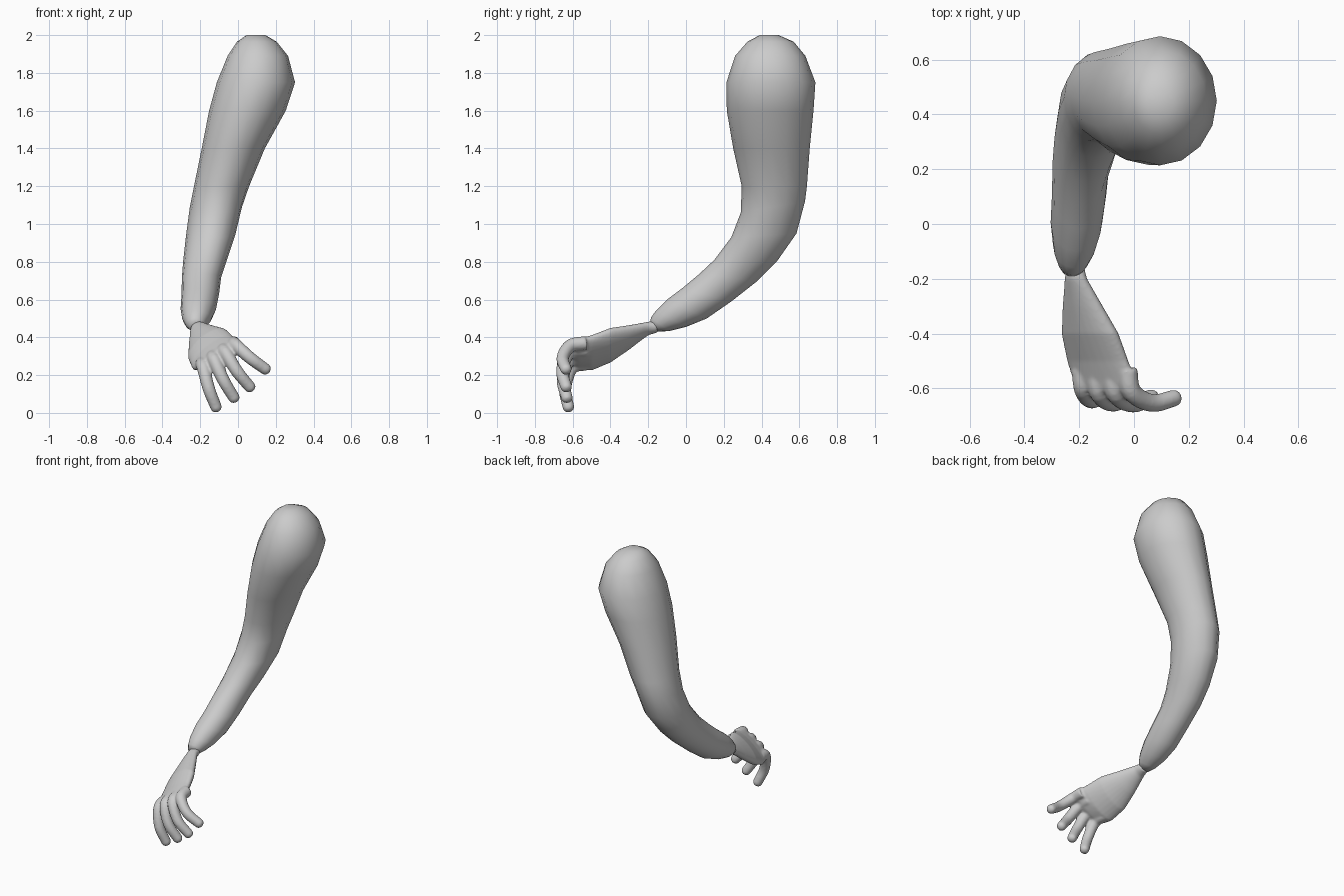
import bpy, bmesh, math
from mathutils import Vector

if "Cube" in bpy.data.objects:
    bpy.data.objects.remove(bpy.data.objects["Cube"])


def loft(bm, rings):
    """Skin a list of rings (each a list of points) and cap both ends."""
    loops = [[bm.verts.new(p) for p in ring] for ring in rings]
    n = len(loops[0])
    for a, b in zip(loops, loops[1:]):
        for i in range(n):
            j = (i + 1) % n
            bm.faces.new((a[i], a[j], b[j], b[i]))
    bm.faces.new(loops[0][::-1])
    bm.faces.new(loops[-1])


def ellipse(c, u, v, n):
    return [c + u * math.cos(2 * math.pi * i / n) + v * math.sin(2 * math.pi * i / n)
            for i in range(n)]


def finish(bm, name):
    bmesh.ops.recalc_face_normals(bm, faces=bm.faces)
    me = bpy.data.meshes.new(name)
    bm.to_mesh(me)
    bm.free()
    ob = bpy.data.objects.new(name, me)
    bpy.context.collection.objects.link(ob)
    for p in me.polygons:
        p.use_smooth = True
    return ob


def spline(pts, t):
    """Catmull-Rom through pts, t in 0..len-1."""
    i = min(int(t), len(pts) - 2)
    f = t - i
    p1, p2 = pts[i], pts[i + 1]
    p0 = pts[i - 1] if i else p1 * 2 - p2
    p3 = pts[i + 2] if i + 2 < len(pts) else p2 * 2 - p1
    return 0.5 * (2 * p1 + (p2 - p0) * f + (2 * p0 - 5 * p1 + 4 * p2 - p3) * f * f
                  + (3 * p1 - p0 - 3 * p2 + p3) * f ** 3)


def tube(bm, pts, r0, r1, n=14, steps=18):
    """Tapered finger with a rounded tip."""
    pts = [Vector(p) for p in pts]
    end = len(pts) - 1
    rings = []

    def ring(c, d, r):
        u = d.cross(Vector((0.8, 0.1, 0.6))).normalized()
        rings.append(ellipse(c, u * r, d.cross(u) * r, n))

    for k in range(steps + 1):
        t = end * k / steps
        d = (spline(pts, min(t + .02, end)) - spline(pts, max(t - .02, 0))).normalized()
        ring(spline(pts, t), d, r0 + (r1 - r0) * k / steps)
    for a in (30, 55, 78):
        a = math.radians(a)
        ring(pts[-1] + d * r1 * 0.8 * math.sin(a), d, r1 * math.cos(a))
    loft(bm, rings)


# Arm: centre x, half width, inner (y, z), outer (y, z)
ARM = [
    (.095, .05, (.39, 2.0), (.49, 2.0)),
    (.10, .105, (.325, 1.965), (.57, 1.965)),
    (.105, .16, (.26, 1.89), (.632, 1.89)),
    (.095, .207, (.214, 1.75), (.685, 1.75)),
    (.05, .203, (.216, 1.6), (.675, 1.6)),
    (-.025, .167, (.25, 1.4), (.655, 1.4)),
    (-.087, .146, (.295, 1.2), (.64, 1.2)),
    (-.117, .138, (.29, 1.06), (.63, 1.12)),
    (-.145, .13, (.24, .93), (.585, .95)),
    (-.175, .115, (.15, .81), (.48, .80)),
    (-.193, .104, (.07, .735), (.38, .70)),
    (-.2, .099, (-.02, .66), (.24, .59)),
    (-.21, .094, (-.1, .6), (.11, .5)),
    (-.218, .077, (-.16, .54), (0, .455)),
    (-.223, .055, (-.185, .505), (-.09, .433)),
    (-.225, .035, (-.19, .48), (-.16, .43)),
]
bm = bmesh.new()
rings = []
for cx, rx, (y0, z0), (y1, z1) in ARM:
    c = Vector((cx, (y0 + y1) / 2, (z0 + z1) / 2))
    rings.append(ellipse(c, Vector((rx, 0, 0)), Vector((0, y1 - y0, z1 - z0)) / 2, 16))
loft(bm, rings)
finish(bm, "arm")

# Palm: centre, half-width across (x, z), half thickness
PALM = [
    ((-.215, -.15, .455), (.03, .012), .03),
    ((-.212, -.2, .447), (.037, .025), .032),
    ((-.187, -.3, .4), (.068, .055), .045),
    ((-.16, -.4, .358), (.098, .082), .055),
    ((-.132, -.5, .318), (.108, .086), .048),
    ((-.108, -.57, .31), (.112, .078), .037),
    ((-.1, -.61, .308), (.098, .066), .026),
]
bm = bmesh.new()
rings = []
for c, (a, b), t in PALM:
    u = Vector((a, 0, b))
    w = Vector((-b, 0, a)).normalized() * t
    rings.append(ellipse(Vector(c), u, w, 24))
loft(bm, rings)

# Four curled fingers
FINGERS = [
    ((-.19, -.53, .262), (-.183, -.605, .24), (-.155, -.64, .13), (-.115, -.622, .028)),
    ((-.135, -.53, .3), (-.125, -.618, .28), (-.078, -.652, .175), (-.02, -.63, .078)),
    ((-.08, -.53, .335), (-.065, -.62, .318), (-.005, -.655, .22), (.065, -.633, .135)),
    ((-.025, -.53, .37), (-.008, -.612, .355), (.065, -.653, .29), (.148, -.635, .23)),
]
for pts in FINGERS:
    tube(bm, pts, .038, .031)
hand = finish(bm, "hand")

# Fuse palm and fingers into one smooth skin
rem = hand.modifiers.new("fuse", 'REMESH')
rem.mode = 'VOXEL'
rem.voxel_size = 0.007
rem.use_smooth_shade = True
sm = hand.modifiers.new("soften", 'SMOOTH')
sm.factor = 0.5
sm.iterations = 6
